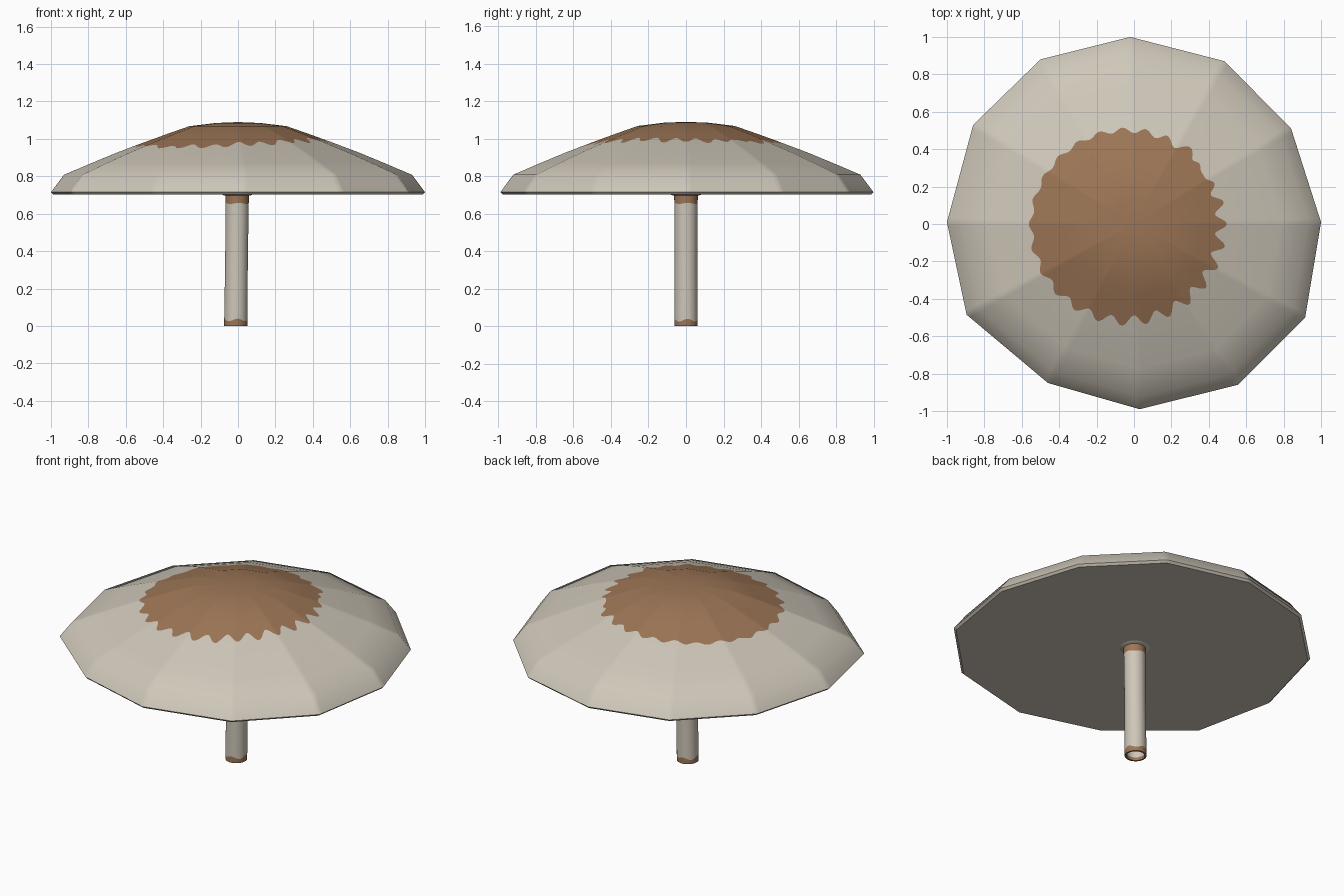
import bpy, bmesh, math
from mathutils import Vector

if "Cube" in bpy.data.objects:
    bpy.data.objects.remove(bpy.data.objects["Cube"])


def material(name, rgb):
    m = bpy.data.materials.new(name)
    m.diffuse_color = (*rgb, 1)
    m.use_nodes = True
    m.node_tree.nodes["Principled BSDF"].inputs["Base Color"].default_value = m.diffuse_color
    return m


cream = material("cream", (0.62, 0.57, 0.485))
brown = material("brown", (0.335, 0.18, 0.093))


def build(name, rings, mats, pole_start=None, pole_end=None, smooth=40):
    """Skin closed rings of (x, y, z); mats[i] colours the band after ring i."""
    bm = bmesh.new()
    loops = [[bm.verts.new(p) for p in ring] for ring in rings]
    n = len(loops[0])
    for a, b, m in zip(loops, loops[1:], mats):
        for i in range(n):
            j = (i + 1) % n
            bm.faces.new((a[i], a[j], b[j], b[i])).material_index = m
    for pole, loop, m in ((pole_start, loops[0], mats[0]), (pole_end, loops[-1], mats[-1])):
        if pole:
            c = bm.verts.new(pole)
            for i in range(n):
                bm.faces.new((c, loop[i], loop[(i + 1) % n])).material_index = m
    bmesh.ops.recalc_face_normals(bm, faces=bm.faces[:])
    me = bpy.data.meshes.new(name)
    bm.to_mesh(me)
    bm.free()
    me.materials.append(cream)
    me.materials.append(brown)
    ob = bpy.data.objects.new(name, me)
    bpy.context.collection.objects.link(ob)
    bpy.ops.object.select_all(action='DESELECT')
    ob.select_set(True)
    bpy.context.view_layer.objects.active = ob
    bpy.ops.object.shade_smooth_by_angle(angle=math.radians(smooth))
    return ob


# Cap outline: slightly uneven twelve-sided rim
corners = [(1, .01), (.84, .51), (.485, .87), (-.02, 1), (-.5, .88), (-.86, .53),
           (-1, .01), (-.895, -.485), (-.46, -.85), (.03, -.99), (.555, -.86), (.915, -.5)]
SUB = 24
rim = []
for k in range(12):
    a, b = Vector(corners[k]), Vector(corners[(k + 1) % 12])
    rim += [a.lerp(b, i / SUB) for i in range(SUB)]

# Cap profile: (scale of the rim, height)
profile = [(0, 1.09), (.12, 1.085), (.26, 1.068), (.42, 1.012), (.62, .938),
           (.78, .872), (.93, .808), (1, .715)]


def height(s):
    for (s0, z0), (s1, z1) in zip(profile, profile[1:]):
        if s <= s1:
            return z0 + (z1 - z0) * (s - s0) / (s1 - s0)
    return profile[-1][1]


def patch_radius(t):
    """Scalloped edge of the brown patch, with a shallow bite at the back right."""
    bite = math.exp(-((t - math.radians(36)) / .13) ** 2)
    tip = math.exp(-((t - math.radians(51)) / .06) ** 2)
    amp = (.021 + .011 * math.cos(t + .6)) * (1 - bite)
    return .508 - .042 * math.cos(t) - .008 * math.sin(t) + amp * math.cos(26 * t) - .015 * bite + .03 * tip


def cap_ring(s, z):
    return [(p.x * s, p.y * s, z) for p in rim]


edge = []
for p in rim:
    s = patch_radius(math.atan2(p.y, p.x)) / p.length
    edge.append((p.x * s, p.y * s, height(s)))

cap_rings = [cap_ring(s, height(s)) for s in (.12, .26, .38)] + [edge]
cap_rings += [cap_ring(s, height(s)) for s in (.65, .78, .93, 1)]
cap_rings += [cap_ring(.987, .702), cap_ring(.1, .704)]
build("cap", cap_rings, [1, 1, 1] + [0] * 6, (0, 0, 1.09), (0, 0, .704))

# Stem: thin hollow tube with a brown band at each end
N = 32


def stem_ring(r, z, wave=0):
    cx = -.012 + .008 * z / .7
    out = []
    for i in range(N):
        t = 2 * math.pi * i / N
        out.append((cx + r * math.cos(t), r * math.sin(t), z + wave * math.sin(4 * t + 1)))
    return out


stem = [stem_ring(.054, .7), stem_ring(.052, .02), stem_ring(.052, 0), stem_ring(.062, 0),
        stem_ring(.062, .032, .007), stem_ring(.0605, .35), stem_ring(.062, .655, .003),
        stem_ring(.064, .708)]
build("stem", stem, [0, 1, 1, 1, 0, 0, 1])

# Small collar where the stem meets the cap
build("collar", [stem_ring(.06, .696), stem_ring(.072, .698), stem_ring(.09, .706)], [0, 0])
